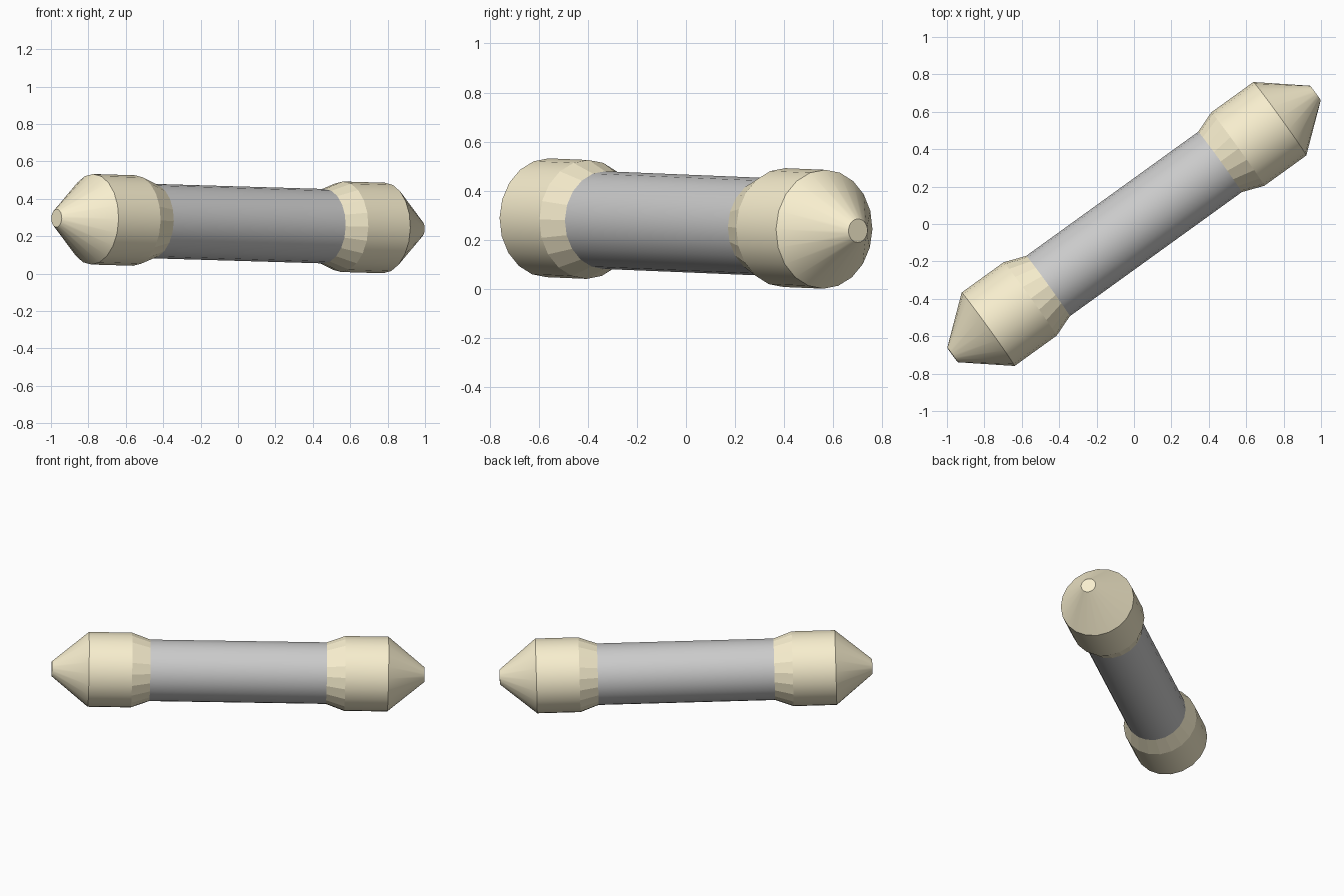
import bpy, math
from mathutils import Vector, Matrix

if "Cube" in bpy.data.objects:
    bpy.data.objects.remove(bpy.data.objects["Cube"])

SIDES = 20
AXIS = Vector((0.97, 0.70, -0.029)).normalized()
POSE = Matrix.Translation((0, 0, 0.267)) @ AXIS.to_track_quat('Z', 'Y').to_matrix().to_4x4()

tan = bpy.data.materials.new("tan")
tan.diffuse_color = (0.94, 0.86, 0.62, 1)
tan.use_nodes = True
tan.node_tree.nodes["Principled BSDF"].inputs["Base Color"].default_value = tan.diffuse_color


def lathe(name, profile, flat_bands=(), caps=(), mat=None):
    """Revolve (radius, height) rings about the shared tilted axis."""
    verts, faces, smooth = [], [], []
    for r, h in profile:
        for i in range(SIDES):
            a = 2 * math.pi * i / SIDES
            verts.append((r * math.cos(a), r * math.sin(a), h))
    for b in range(len(profile) - 1):
        for i in range(SIDES):
            j = (i + 1) % SIDES
            p, q = b * SIDES, (b + 1) * SIDES
            faces.append((p + i, p + j, q + j, q + i))
            smooth.append(b not in flat_bands)
    for ring in caps:
        loop = [ring * SIDES + i for i in range(SIDES)]
        faces.append(loop if ring else loop[::-1])
        smooth.append(False)
    me = bpy.data.meshes.new(name)
    me.from_pydata(verts, [], faces)
    me.polygons.foreach_set("use_smooth", smooth)
    # keep the rims between bands crisp
    n = SIDES
    for e in me.edges:
        a, b = e.vertices
        e.use_edge_sharp = a // n == b // n
    if mat:
        me.materials.append(mat)
    ob = bpy.data.objects.new(name, me)
    ob.matrix_world = POSE
    bpy.context.collection.objects.link(ob)
    return ob


# Grey shaft
lathe("shaft", [(0.199, -0.567), (0.199, 0.567)])

# Tan end caps: faceted collar, smooth barrel, blunt cone
CAP = [(0.199, 0.567), (0.242, 0.685), (0.242, 0.962), (0.048, 1.197)]
lathe("end_cap_right", CAP, flat_bands=(0,), caps=(3,), mat=tan)
left = lathe("end_cap_left", CAP, flat_bands=(0,), caps=(3,), mat=tan)
left.matrix_world = POSE @ Matrix.Rotation(math.pi, 4, 'X')
